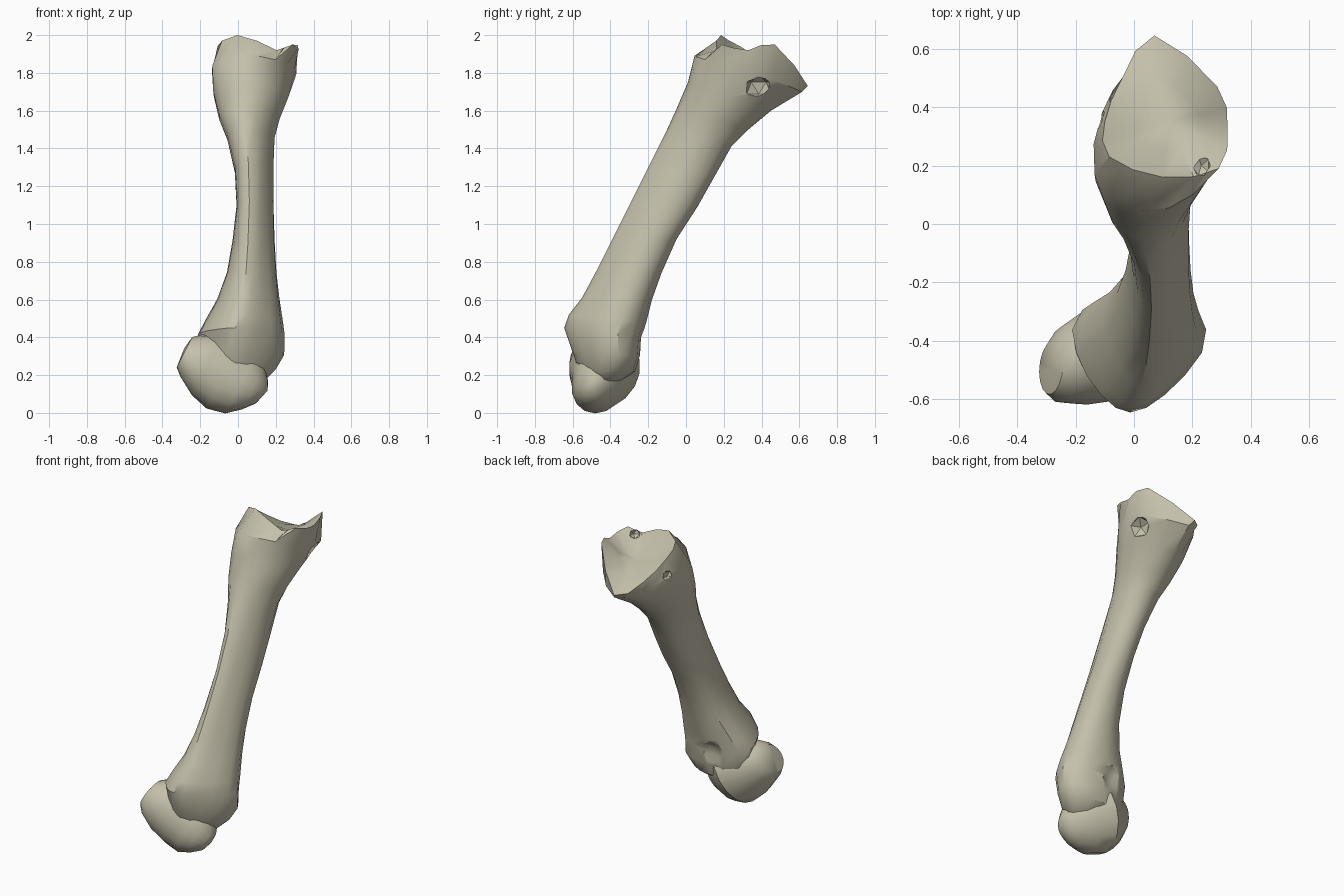
import bpy, bmesh
from math import sin, cos, pi, radians
from mathutils import Vector, Matrix

old = bpy.data.objects.get("Cube")
if old:
    bpy.data.objects.remove(old, do_unlink=True)

SIDES = 16

bone = bpy.data.materials.new("bone beige")
bone.use_nodes = True
colour = (0.56, 0.53, 0.41, 1)
bone.diffuse_color = colour
bone.node_tree.nodes["Principled BSDF"].inputs["Base Color"].default_value = colour


def finish(name, bm):
    """Turn a bmesh into a coloured object."""
    bmesh.ops.recalc_face_normals(bm, faces=bm.faces[:])
    mesh = bpy.data.meshes.new(name)
    bm.to_mesh(mesh)
    bm.free()
    mesh.materials.append(bone)
    obj = bpy.data.objects.new(name, mesh)
    bpy.context.collection.objects.link(obj)
    return obj


def smooth(obj, angle):
    bpy.ops.object.select_all(action='DESELECT')
    obj.select_set(True)
    bpy.context.view_layer.objects.active = obj
    bpy.ops.object.shade_smooth_by_angle(angle=radians(angle))


def loft(name, rings, start, end):
    """Skin a list of rings and close each end with a fan to a point."""
    bm = bmesh.new()
    loops = [[bm.verts.new(p) for p in ring] for ring in rings]
    for a, b in zip(loops, loops[1:]):
        for i in range(SIDES):
            j = (i + 1) % SIDES
            bm.faces.new((a[i], a[j], b[j], b[i]))
    for loop, tip in ((loops[0], start), (loops[-1], end)):
        v = bm.verts.new(tip)
        for i in range(SIDES):
            bm.faces.new((loop[i], loop[(i + 1) % SIDES], v))
    return finish(name, bm)


def section(x0, x1, yf, zf, yb, zb, taper):
    """Tilted ring whose sides close in towards an off-centre front ridge."""
    ring = []
    for i in range(SIDES):
        a = 2 * pi * i / SIDES
        t = (1 - cos(a)) / 2
        wide = sin(a) * (1 - taper * cos(a)) / (1 + taper / 7)
        x = (x0 + x1) / 2 + (x1 - x0) / 2 * wide - 0.03 * max(0, cos(a))
        ring.append(Vector((x, yf + (yb - yf) * t, zf + (zb - zf) * t)))
    return ring


def outline(corners):
    """Closed ring through eight corners with rounded points between."""
    c = [Vector(p) for p in corners]
    n = len(c)
    ring = []
    for i, p in enumerate(c):
        q, after = c[(i + 1) % n], c[(i + 2) % n]
        ring += [p, (p + q) * 9 / 16 - (c[i - 1] + after) / 16]
    return ring


def carve(obj, name, centre, size, detail=1):
    """Sink a shallow pit into an object."""
    bm = bmesh.new()
    bmesh.ops.create_icosphere(bm, subdivisions=detail, radius=1)
    bm.transform(Matrix.Translation(centre) @ Matrix.Diagonal((*size, 1)))
    cutter = finish(name, bm)
    cutter.hide_render = True
    mod = obj.modifiers.new(name, 'BOOLEAN')
    mod.operation = 'DIFFERENCE'
    mod.solver = 'EXACT'
    mod.object = cutter
    bpy.context.view_layer.objects.active = obj
    bpy.ops.object.modifier_apply(modifier=name)
    bpy.data.objects.remove(cutter, do_unlink=True)


# Shaft from the base up: left, right, front y and z, back y and z, taper
shaft = [
    (-.10, .14, -.53, .17, -.34, .17, .1),
    (-.17, .20, -.57, .23, -.27, .22, .15),
    (-.20, .245, -.60, .32, -.245, .30, .35),
    (-.21, .245, -.645, .45, -.235, .40, .4),
    (-.17, .235, -.62, .52, -.21, .48, .4),
    (-.11, .22, -.55, .61, -.18, .60, .35),
    (-.06, .205, -.475, .75, -.13, .74, .3),
    (-.03, .195, -.40, .90, -.05, .92, .3),
    (-.01, .19, -.29, 1.12, .06, 1.09, .25),
    (-.02, .19, -.19, 1.32, .15, 1.25, .2),
    (-.06, .195, -.10, 1.50, .24, 1.41, .1),
    (-.10, .22, -.05, 1.61, .33, 1.50, 0),
    (-.125, .265, .01, 1.75, .45, 1.60, -.1),
]
rings = [section(*row) for row in shaft]

# Swollen upper end, its raised rim and the hollow inside it
belly = outline((
    (.03, .045, 1.89), (.20, .10, 1.87), (.30, .26, 1.82), (.28, .46, 1.76),
    (.09, .615, 1.70), (-.025, .52, 1.72), (-.11, .38, 1.78), (-.135, .17, 1.84)))
rim = outline((
    (.10, .16, 1.97), (.29, .19, 1.95), (.32, .33, 1.92), (.285, .47, 1.95),
    (.07, .645, 1.73), (-.04, .50, 1.79), (-.10, .35, 1.90), (-.085, .23, 1.97)))
rim[1].z = 1.92
rim[-1].z = 2.0
hollow = Vector((.12, .35, 1.83))
inner = []
for p in rim:
    q = p.lerp(hollow, 0.5)
    q.z = p.z + (hollow.z - p.z) * 0.7
    inner.append(q)
body = loft("bone_shaft", rings + [belly, rim, inner], (.02, -.44, .13), hollow)

# Side pits of the head and the hollow behind the lower joint
carve(body, "side_pit", (.28, .385, 1.72), (.06, .075, .07))
carve(body, "rim_pit", (.23, .20, 1.92), (.035, .04, .03))
carve(body, "inner_pit", (-.12, .36, 1.80), (.03, .04, .035))
carve(body, "rear_hollow", (-.04, -.19, .37), (.12, .07, .11), 2)
smooth(body, 35)

# Lower joint: a tilted roller; position along it, depth and height
profile = [(-.24, .09, .09), (-.20, .13, .125), (-.10, .165, .185), (0, .18, .212),
           (.10, .15, .19), (.17, .11, .13), (.22, .06, .07)]
place = Matrix.Translation((-.07, -.425, .212)) @ Matrix.Rotation(radians(27), 4, 'Y')
roller = []
for x, depth, height in profile:
    ring = []
    for i in range(SIDES):
        a = 2 * pi * i / SIDES
        z = height * sin(a)
        y = depth * cos(a) - abs(x) * 0.28 + z * 0.15
        ring.append(place @ Vector((x, y, z)))
    roller.append(ring)
joint = loft("lower_joint", roller, place @ Vector((-.25, -.07, .02)),
             place @ Vector((.245, -.07, .02)))
carve(joint, "joint_hollow", (-.18, -.24, .37), (.09, .07, .09), 2)
smooth(joint, 40)
